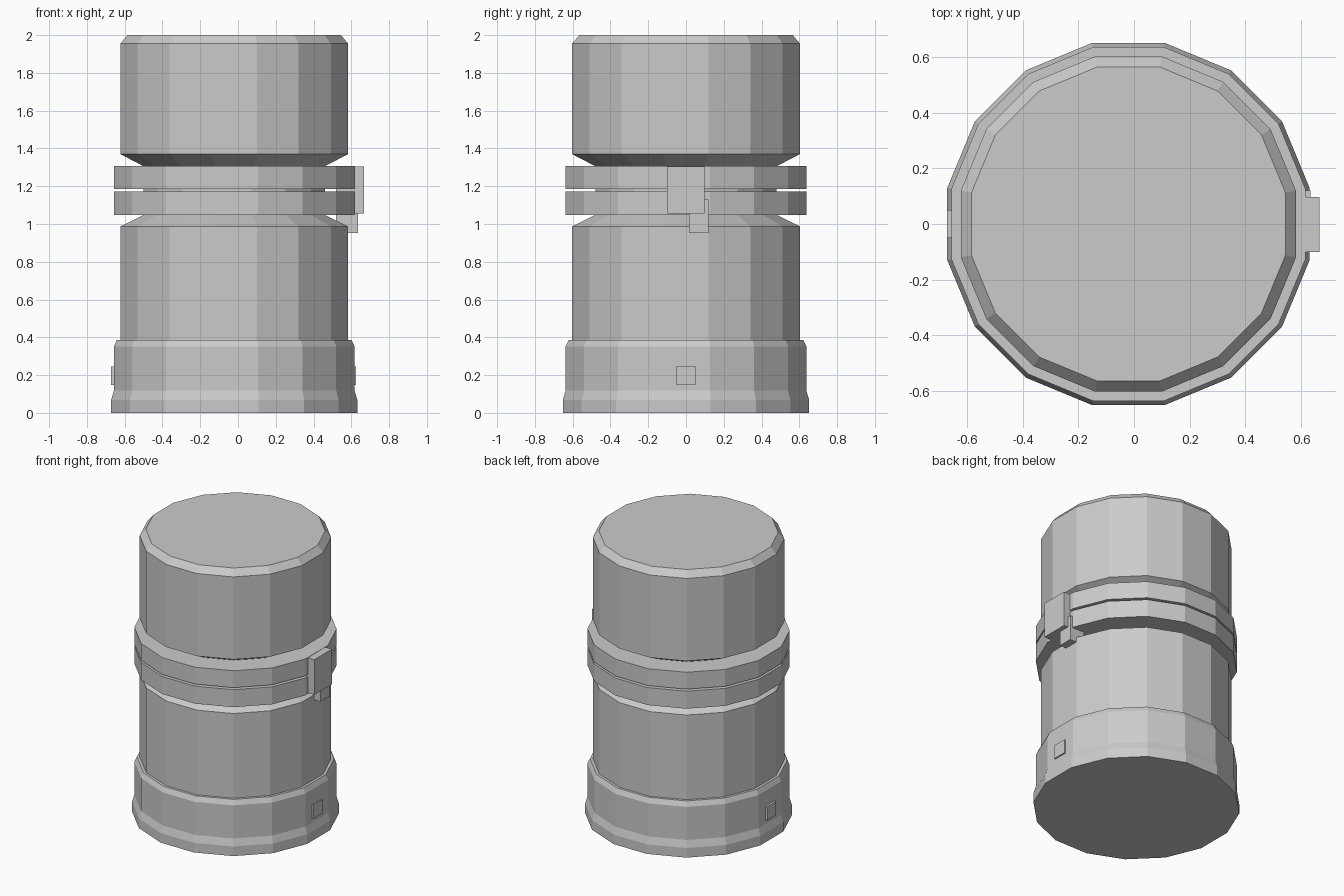
import bpy, bmesh, math

if "Cube" in bpy.data.objects:
    bpy.data.objects.remove(bpy.data.objects["Cube"])

SIDES = 16
CX = -0.02
K = 1 / math.cos(math.pi / SIDES)   # flat-to-flat distance -> corner radius


def lathe(name, profile, closed=False):
    """Spin (apothem, z) points into a faceted shell; open profiles get end caps."""
    bm = bmesh.new()
    rings = []
    for a, z in profile:
        ring = []
        for i in range(SIDES):
            t = 2 * math.pi * (i + 0.5) / SIDES
            ring.append(bm.verts.new((CX + a * K * math.cos(t), a * K * math.sin(t), z)))
        rings.append(ring)
    pairs = list(zip(rings, rings[1:]))
    if closed:
        pairs.append((rings[-1], rings[0]))
    else:
        bm.faces.new(rings[0])
        bm.faces.new(rings[-1])
    for lo, hi in pairs:
        for i in range(SIDES):
            j = (i + 1) % SIDES
            bm.faces.new((lo[i], lo[j], hi[j], hi[i]))
    finish(name, bm)


def box(name, x, y, z):
    bm = bmesh.new()
    bmesh.ops.create_cube(bm, size=1)
    for v in bm.verts:
        v.co = [r[0] if c < 0 else r[1] for c, r in zip(v.co, (x, y, z))]
    finish(name, bm)


def finish(name, bm):
    bmesh.ops.recalc_face_normals(bm, faces=bm.faces)
    mesh = bpy.data.meshes.new(name)
    bm.to_mesh(mesh)
    bm.free()
    bpy.context.collection.objects.link(bpy.data.objects.new(name, mesh))


# Canister: stepped foot, lower body, narrow neck, upper body with chamfered top
lathe("canister_body", [
    (0.652, 0), (0.652, 0.068), (0.637, 0.118), (0.637, 0.352), (0.621, 0.387),
    (0.603, 0.387), (0.603, 0.987), (0.48, 1.048), (0.48, 1.306),
    (0.603, 1.37), (0.603, 1.955), (0.565, 2.0)])

# Two clamp rings around the neck
for name, z0, z1 in (("lower_ring", 1.048, 1.172), ("upper_ring", 1.186, 1.306)):
    lathe(name, [(0.48, z0), (0.637, z0), (0.637, z1), (0.48, z1)], closed=True)

# Latch on the right side
box("latch_plate", (0.52, 0.668), (-0.10, 0.097), (1.055, 1.304))
box("latch_hook", (0.52, 0.635), (0.017, 0.12), (0.953, 1.13))

# Small square studs on the foot, left and right
box("right_stud", (0.58, 0.626), (-0.05, 0.05), (0.147, 0.245))
box("left_stud", (-0.672, -0.62), (-0.05, 0.05), (0.147, 0.245))
